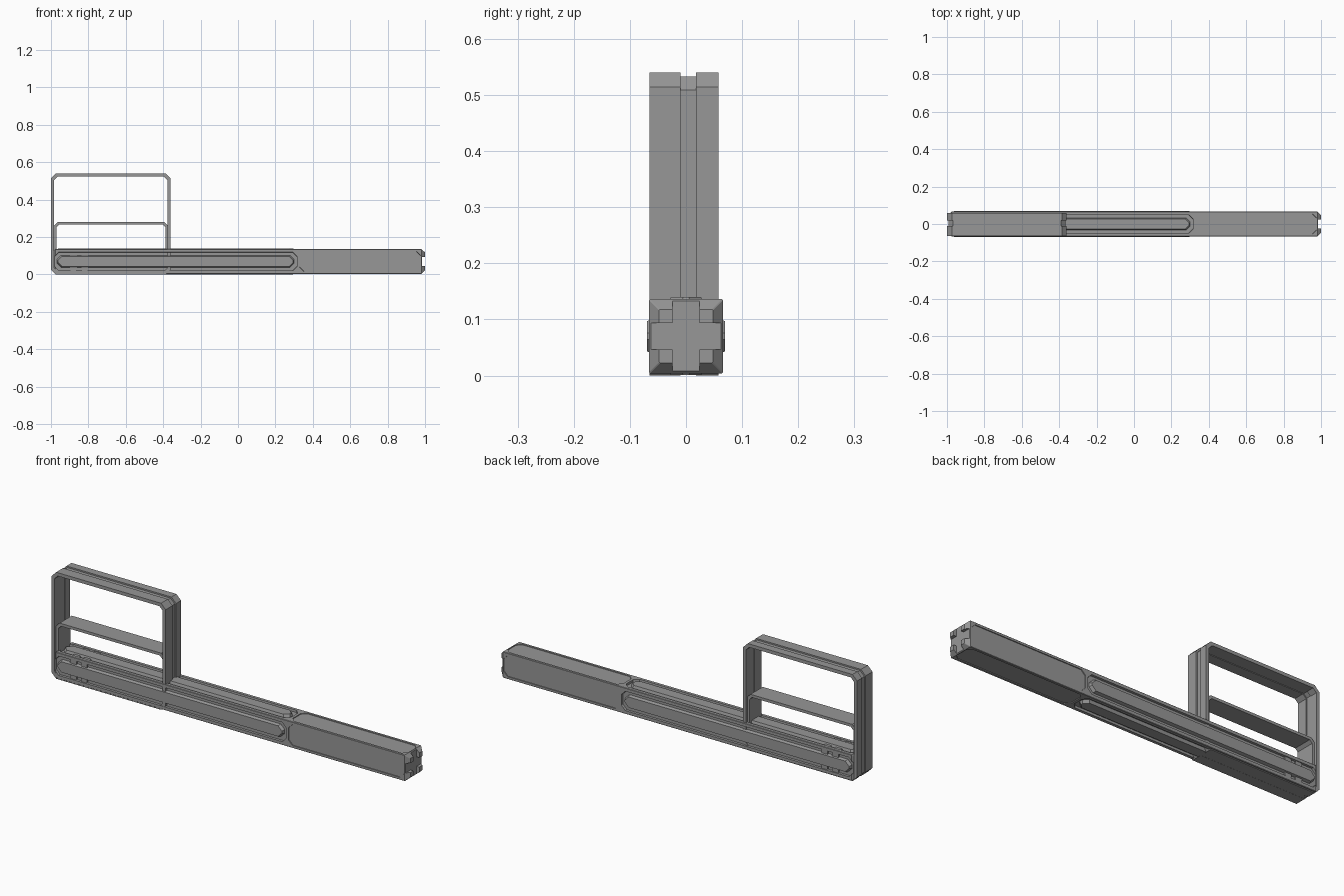
import bpy, bmesh, math
from mathutils import Matrix, Vector

cube = bpy.data.objects.get("Cube")
if cube:
    bpy.data.objects.remove(cube, do_unlink=True)

grey = bpy.data.materials.new("mid_grey")
grey.use_nodes = True
colour = (0.31, 0.31, 0.31, 1)
grey.diffuse_color = colour
grey.node_tree.nodes["Principled BSDF"].inputs["Base Color"].default_value = colour

MID = 0.07      # height of the beam axis
HALF = 0.066    # half thickness of the beam


def octagon(x0, x1, y0, y1, c):
    """Rectangle outline with cut corners."""
    return [(x0 + c, y0), (x1 - c, y0), (x1, y0 + c), (x1, y1 - c),
            (x1 - c, y1), (x0 + c, y1), (x0, y1 - c), (x0, y0 + c)]


def loft(bm, loops, closed_ring=False):
    """Skin equal-length loops; cap the ends or close into a ring."""
    rows = [[bm.verts.new(p) for p in loop] for loop in loops]
    n = len(rows[0])
    pairs = list(zip(rows, rows[1:]))
    if closed_ring:
        pairs.append((rows[-1], rows[0]))
    else:
        bm.faces.new(rows[0])
        bm.faces.new(rows[-1])
    for a, b in pairs:
        for i in range(n):
            j = (i + 1) % n
            bm.faces.new((a[i], a[j], b[j], b[i]))


def finish(name, bm):
    bmesh.ops.recalc_face_normals(bm, faces=bm.faces)
    mesh = bpy.data.meshes.new(name)
    bm.to_mesh(mesh)
    bm.free()
    mesh.materials.append(grey)
    obj = bpy.data.objects.new(name, mesh)
    bpy.context.collection.objects.link(obj)
    return obj


def side_prism(bm, angle, x0, x1, half, c, low, high, taper):
    """Cut-corner prism standing outward on one side of the beam."""
    turn = Matrix.Translation((0, 0, MID)) @ Matrix.Rotation(angle, 4, 'X')
    loops = []
    for h, t in ((low, 0), (high, taper)):
        pts = octagon(x0 + t, x1 - t, -half + t, half - t, c)
        loops.append([turn @ Vector((x, y, h)) for x, y in pts])
    loft(bm, loops)


def ring(name, x0, x1, z0, z1, y0, y1, wall, c):
    """Rectangular loop with cut corners, extruded front to back."""
    outer = octagon(x0, x1, z0, z1, c)
    inner = octagon(x0 + wall, x1 - wall, z0 + wall, z1 - wall, c * 0.7)
    bm = bmesh.new()
    loft(bm, [[(x, y, z) for x, z in pts] for pts, y in
              ((outer, y0), (outer, y1), (inner, y1), (inner, y0))], True)
    return finish(name, bm)


SIDES = [math.pi / 2 * i for i in range(4)]

# Beam body with chamfered ends
bm = bmesh.new()
loft(bm, [[(x, y, MID + z) for y, z in octagon(-h, h, -h, h, 0.002)]
          for x, h in ((-0.993, HALF - 0.02), (-0.975, HALF),
                       (0.98, HALF), (1.0, HALF - 0.018))])
beam = finish("beam", bm)

# Recessed bays on all four sides and a cross-shaped socket in the free end
bm = bmesh.new()
for a in SIDES:
    side_prism(bm, a, -0.98, 0.315, 0.048, 0.022, 0.055, 0.1, -0.004)
    side_prism(bm, a, 0.33, 0.976, 0.053, 0.022, 0.062, 0.1, -0.004)
arm, reach = 0.024, 0.1
quarter = [(arm, arm), (arm, reach), (-arm, reach)]
cross = []
for a in SIDES:
    rot = Matrix.Rotation(a, 2)
    cross += [rot @ Vector(p) for p in quarter]
loft(bm, [[(x, p.x, MID + p.y) for p in cross] for x in (0.984, 1.1)])
cutter = finish("bay_cutter", bm)
cutter.hide_render = True
cut = beam.modifiers.new("bays", 'BOOLEAN')
cut.operation = 'DIFFERENCE'
cut.solver = 'EXACT'
cut.object = cutter
bpy.context.view_layer.objects.active = beam
beam.select_set(True)
bpy.ops.object.modifier_apply(modifier=cut.name)
bpy.data.objects.remove(cutter, do_unlink=True)

# Raised bars lying in the long bays, with small clips beside them
for label, a in zip(("top", "front", "bottom", "back"), SIDES):
    bm = bmesh.new()
    side_prism(bm, a, -0.97, 0.302, 0.034, 0.022, 0.05, 0.0695, 0.007)
    finish(label + "_bar", bm)
    bm = bmesh.new()
    for x in (-0.88, -0.82):
        side_prism(bm, a, x - 0.018, x + 0.018, 0.05, 0.006, 0.05, 0.062, 0)
    finish(label + "_clips", bm)

# Handle frame: two flanges with a grooved web between them
ring("handle_front_flange", -1.0, -0.36, 0.0, 0.54, -0.065, -0.01, 0.017, 0.026)
ring("handle_back_flange", -1.0, -0.36, 0.0, 0.54, 0.018, 0.058, 0.017, 0.026)
ring("handle_web", -0.993, -0.367, 0.001, 0.533, -0.011, 0.019, 0.007, 0.024)

# Inner crossbar loop
ring("handle_crossbar", -0.984, -0.374, 0.03, 0.28, -0.052, 0.046, 0.014, 0.02)
